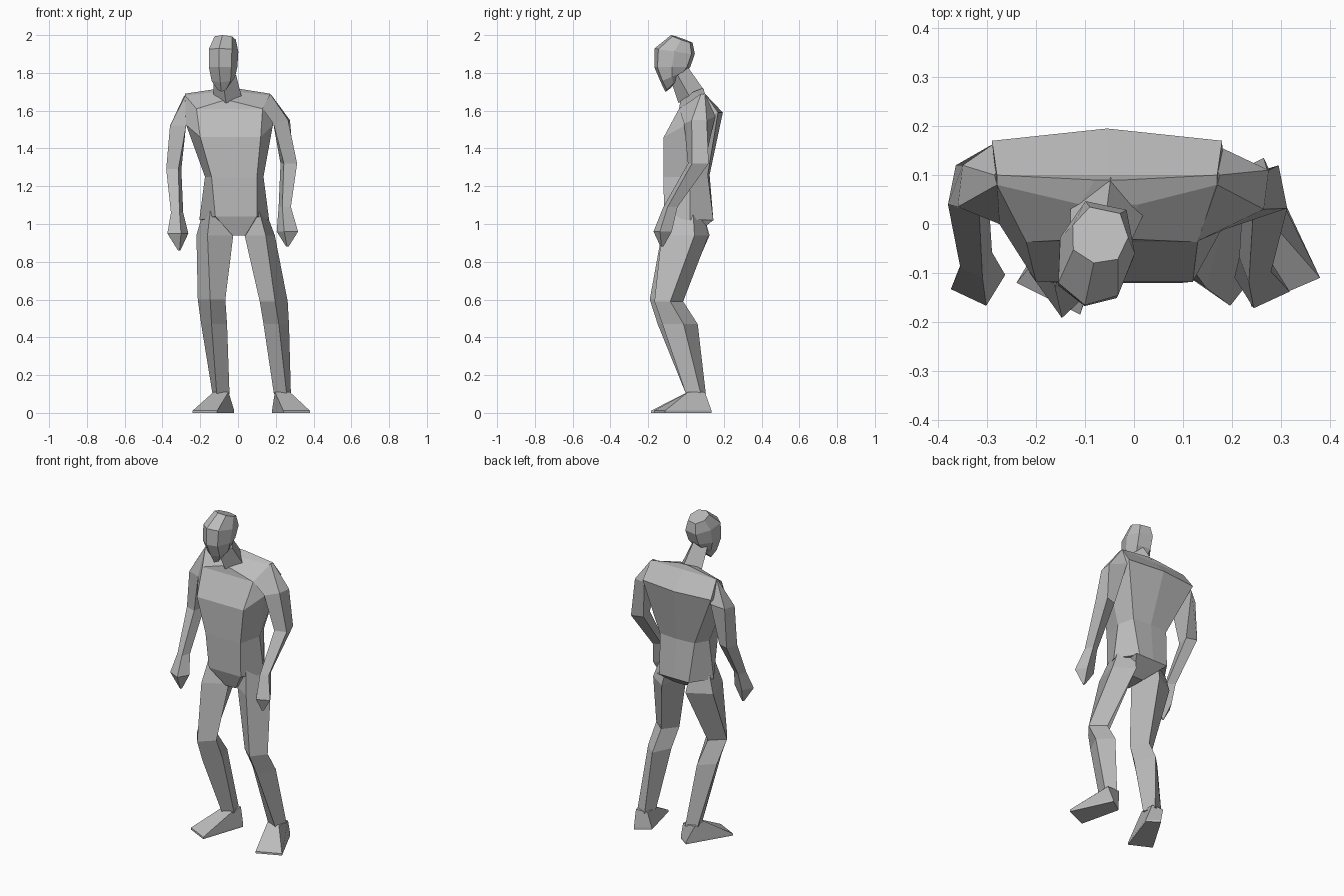
import bpy
import bmesh
from math import radians
from mathutils import Matrix, Vector

cube = bpy.data.objects.get("Cube")
if cube:
    bpy.data.objects.remove(cube, do_unlink=True)

GREY = (0.5, 0.5, 0.5, 1.0)
material = bpy.data.materials.new("plain grey")
material.use_nodes = True
material.diffuse_color = GREY
material.node_tree.nodes["Principled BSDF"].inputs["Base Color"].default_value = GREY


def loft(name, rings, matrix=None):
    """Bridge rings of equal length and cap both ends."""
    bm = bmesh.new()
    loops = [[bm.verts.new(Vector(point)) for point in ring] for ring in rings]
    count = len(loops[0])
    for lower, upper in zip(loops, loops[1:]):
        for i in range(count):
            j = (i + 1) % count
            bm.faces.new((lower[i], lower[j], upper[j], upper[i]))
    bm.faces.new(loops[0])
    bm.faces.new(loops[-1])
    if matrix:
        bm.transform(matrix)
    bmesh.ops.triangulate(bm, faces=[f for f in bm.faces if len(f.verts) > 4])
    bmesh.ops.recalc_face_normals(bm, faces=bm.faces)
    mesh = bpy.data.meshes.new(name)
    bm.to_mesh(mesh)
    bm.free()
    mesh.materials.append(material)
    part = bpy.data.objects.new(name, mesh)
    bpy.context.collection.objects.link(part)
    return part


def limb_ring(left, right, front, back, z, twist=0.0, slope=0.0):
    """Four corners inside the given bounds: twist 0 is a box, 0.5 a diamond."""
    w, d = (right - left) * twist, (back - front) * twist
    corners = [(left + w, front), (right, front + d), (right - w, back), (left, back - d)]
    return [(x, y, z + slope * (y - front) / (back - front)) for x, y in corners]


def torso_ring(front, side, back, bulge=0.0):
    """Each station is (centre x, half width, y, z); bulge pushes out the spine."""
    (fx, fw, fy, fz), (sx, sw, sy, sz), (bx, bw, by, bz) = front, side, back
    return [(fx - fw, fy, fz), (fx + fw, fy, fz), (sx + sw, sy, sz),
            (bx + bw, by, bz), (bx, by + bulge, bz),
            (bx - bw, by, bz), (sx - sw, sy, sz)]


def head_ring(half, front, back, front_z, back_z):
    """Faceted oval with a centre ridge along the face."""
    def at(width, along):
        y = front + (back - front) * along
        return (width * half, y, front_z + (back_z - front_z) * along)
    return [at(0, 0), at(0.8, 0.16), at(1, 0.6), at(0.55, 1),
            at(-0.55, 1), at(-1, 0.6), at(-0.8, 0.16)]


# Torso, from the hem up to the base of the neck
loft("torso", [
    torso_ring((-.01, .11, -.115, 1.04), (-.02, .185, .02, 1.02), (-.02, .1, .145, 1.02)),
    torso_ring((-.02, .12, -.12, 1.25), (-.02, .155, .02, 1.25), (-.02, .12, .115, 1.26), .01),
    torso_ring((-.04, .16, -.118, 1.46), (-.045, .23, .0, 1.525), (-.055, .235, .17, 1.59), .025),
    torso_ring((-.045, .175, -.037, 1.61), (-.055, .225, .08, 1.68), (-.055, .225, .1, 1.69)),
    torso_ring((-.06, .03, -.03, 1.65), (-.05, .06, .04, 1.7), (-.05, .03, .09, 1.72)),
])

# Pelvis wedge below the hem
loft("pelvis", [
    limb_ring(-.03, .04, -.08, .04, .94),
    limb_ring(-.12, .1, -.115, .145, 1.04, slope=-.02),
])

# Neck and head, the head turned slightly to one side
loft("neck", [
    limb_ring(-.13, .02, -.04, .095, 1.64, .45, .07),
    limb_ring(-.13, -.01, -.08, .01, 1.76, .4, .07),
])
turn = Matrix.Translation((-.078, -.06, 0)) @ Matrix.Rotation(radians(-12), 4, "Z")
loft("head", [
    head_ring(.03, -.05, .03, 1.7, 1.77),
    head_ring(.064, -.075, .05, 1.75, 1.8),
    head_ring(.076, -.11, .075, 1.83, 1.83),
    head_ring(.078, -.108, .1, 1.93, 1.9),
    head_ring(.058, -.02, .09, 2.0, 1.96),
], turn)

# Arms: shoulder, armpit, elbow, wrist, palm, fingertips
loft("right_arm", [
    [(-.22, -.035, 1.6), (-.26, .14, 1.62), (-.285, .1, 1.68), (-.28, .08, 1.675)],
    [(-.275, .0, 1.52), (-.285, .165, 1.56), (-.35, .12, 1.53), (-.36, .035, 1.52)],
    limb_ring(-.38, -.3, .02, .12, 1.29, .8),
    limb_ring(-.355, -.29, -.11, -.035, 1.06, .7),
    limb_ring(-.374, -.263, -.167, -.07, .95, .65),
    limb_ring(-.318, -.305, -.125, -.11, .86, .65),
])
loft("left_arm", [
    [(.13, -.035, 1.61), (.17, .08, 1.69), (.175, .1, 1.685), (.15, .14, 1.62)],
    [(.188, -.01, 1.53), (.265, .03, 1.55), (.275, .11, 1.55), (.18, .155, 1.57)],
    limb_ring(.225, .313, .01, .12, 1.32, .2),
    limb_ring(.215, .28, -.12, -.045, 1.09, .3),
    limb_ring(.205, .318, -.172, -.075, .96, .35),
    limb_ring(.255, .268, -.135, -.12, .88, .35),
])

# Legs: hip, upper thigh, knee, calf, ankle
loft("right_leg", [
    limb_ring(-.175, -.07, -.07, .08, 1.1, .3),
    limb_ring(-.22, -.025, -.13, .125, .94, .3),
    limb_ring(-.213, -.067, -.192, -.025, .6, .45),
    limb_ring(-.195, -.058, -.15, .055, .47, .4),
    limb_ring(-.135, -.045, .0, .105, .1, .25),
])
loft("left_leg", [
    limb_ring(.03, .135, -.07, .08, 1.1, .7),
    limb_ring(.035, .195, -.13, .12, .94, .7),
    limb_ring(.115, .263, -.167, -.015, .59, .55),
    limb_ring(.135, .27, -.125, .062, .47, .6),
    limb_ring(.19, .28, .0, .105, .1, .75),
])

# Feet: wedges from the ankle down to splayed soles
soles = {
    "right_foot": (-.13, -.05, [(-.24, -.12), (-.11, -.185), (-.02, .08), (-.09, .13)]),
    "left_foot": (.195, .275, [(.24, -.17), (.38, -.11), (.265, .135), (.18, .08)]),
}
for name, (inner, outer, sole) in soles.items():
    loft(name, [
        [(x, y, 0) for x, y in sole],
        [(x, y, 0.012) for x, y in sole],
        limb_ring(inner, outer, .01, .1, .11),
    ])
